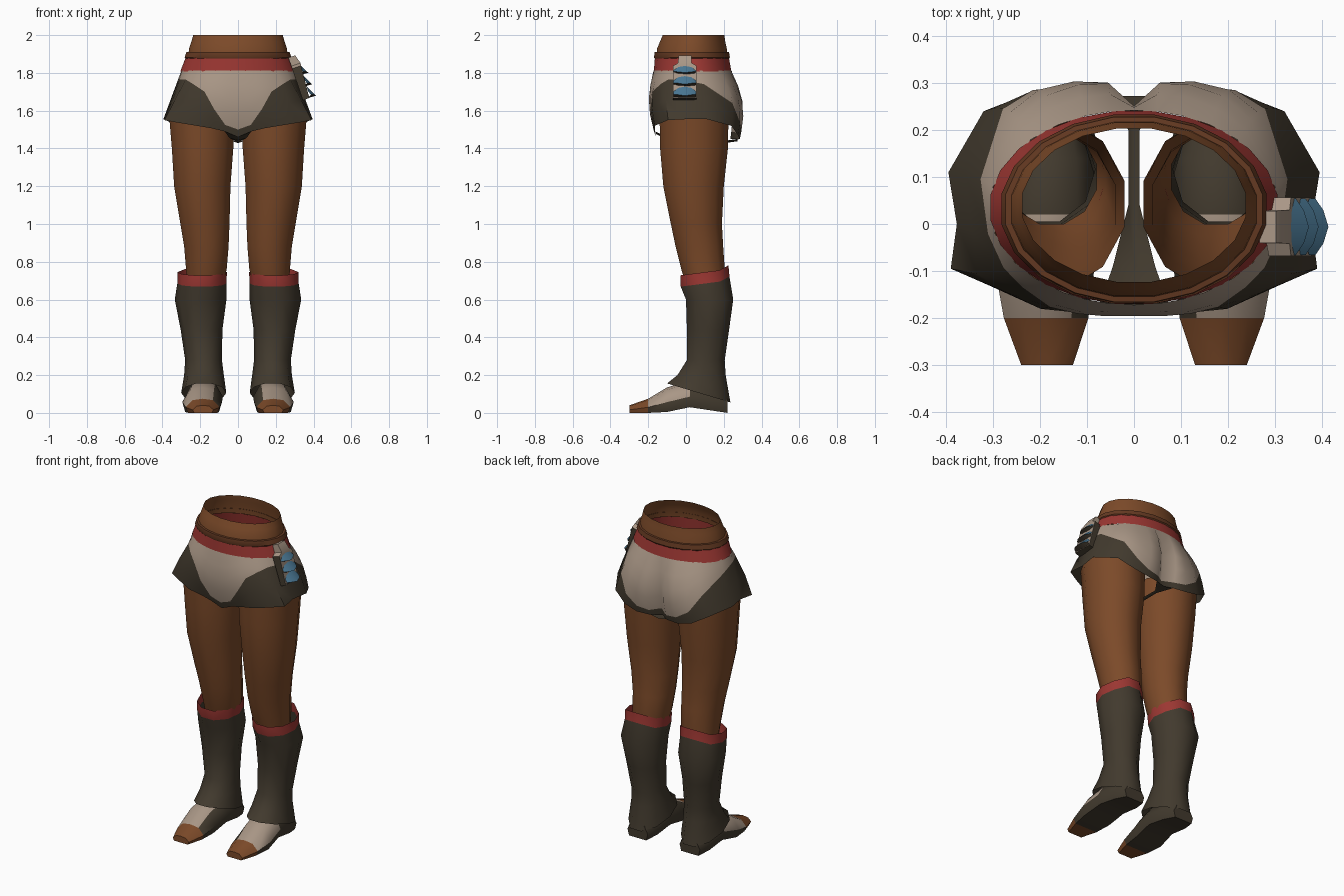
import bpy, bmesh, math
from mathutils import Vector

if "Cube" in bpy.data.objects:
    bpy.data.objects.remove(bpy.data.objects["Cube"])

def material(name, rgb):
    m = bpy.data.materials.new(name)
    m.diffuse_color = (*rgb, 1)
    m.use_nodes = True
    m.node_tree.nodes["Principled BSDF"].inputs["Base Color"].default_value = m.diffuse_color
    return m

SKIN, CREAM, DARK, RED, BLUE, LEATHER = range(6)
MATS = [material("brown skin", (.20, .068, .022)), material("cream cloth", (.40, .31, .24)),
        material("dark cloth", (.054, .042, .027)), material("red trim", (.33, .038, .032)),
        material("blue pouch", (.07, .19, .30)), material("dark leather", (.13, .042, .016))]

def build(name, verts, faces, mats, mirror=False, angle=45):
    """Make a smooth-shaded object from points, faces and per-face colours."""
    me = bpy.data.meshes.new(name)
    me.from_pydata(verts, [], faces)
    for m in MATS:
        me.materials.append(m)
    me.polygons.foreach_set("material_index", mats)
    bm = bmesh.new()
    bm.from_mesh(me)
    bmesh.ops.recalc_face_normals(bm, faces=bm.faces)
    bm.to_mesh(me)
    bm.free()
    ob = bpy.data.objects.new(name, me)
    bpy.context.collection.objects.link(ob)
    if mirror:
        mod = ob.modifiers.new("mirror", 'MIRROR')
        mod.use_clip = True
        mod.merge_threshold = .002
    bpy.ops.object.select_all(action='DESELECT')
    ob.select_set(True)
    bpy.context.view_layer.objects.active = ob
    bpy.ops.object.shade_smooth_by_angle(angle=math.radians(angle))
    return ob

def strips(rows, closed):
    """Quads joining equal-length rows of points."""
    n = len(rows[0])
    cols = n if closed else n - 1
    return [(r * n + c, r * n + (c + 1) % n, (r + 1) * n + (c + 1) % n, (r + 1) * n + c)
            for r in range(len(rows) - 1) for c in range(cols)]

def loft(name, rings, colours, n=12, mirror=False, lift=None):
    """Open tube through oval rings (z, x0, x1, y0, y1), one colour per band."""
    rows = []
    for i, (z, x0, x1, y0, y1) in enumerate(rings):
        row = []
        for k in range(n):
            a = 2 * math.pi * (k + .5) / n - math.pi / 2
            f = 1 / math.cos(math.pi / n)
            x = (x0 + x1) / 2 + (x1 - x0) / 2 * math.cos(a) * (f if n < 16 else 1)
            y = (y0 + y1) / 2 + (y1 - y0) / 2 * math.sin(a) * (f if n < 16 else 1)
            row.append((x, y, z + (lift(i, y) if lift else 0)))
        rows.append(row)
    mats = [c for c in colours for _ in range(n)]
    return build(name, sum(rows, []), strips(rows, True), mats, mirror)

# Bare waist, leather lip and red belt
loft("waist", [(1.88, -.268, .268, -.16, .222), (1.93, -.262, .262, -.155, .218),
               (1.965, -.25, .25, -.14, .21), (2.0, -.24, .24, -.125, .205)], [SKIN] * 3, 20)
loft("belt_lip", [(1.875, -.28, .28, -.168, .23), (1.882, -.286, .286, -.172, .235),
                  (1.91, -.277, .277, -.168, .23), (1.912, -.26, .26, -.155, .217)], [LEATHER] * 3, 20)
loft("belt", [(1.808, -.308, .308, -.172, .242), (1.885, -.278, .278, -.166, .228)], [RED], 24)

# Bare thighs, open at both ends
loft("thighs", [(1.58, .02, .365, -.14, .225), (1.40, .025, .35, -.137, .222),
                (1.2, .04, .338, -.12, .2), (1.0, .045, .305, -.08, .19),
                (.88, .05, .285, -.055, .197), (.76, .06, .275, -.025, .205),
                (.68, .08, .27, 0, .2)], [SKIN] * 6, 12, True)

# Tall boots with a red top band; the top edge slopes up and the cuff slopes down at the back
def boot_lift(i, y):
    return .13 * (y - .1) + (.02 if y > .2 else 0) if i < 2 else -.3 * (y - .07) if i == 6 else 0
loft("boots", [(.745, .065, .315, -.03, .225), (.685, .068, .315, -.028, .23),
               (.60, .068, .328, 0, .25), (.44, .088, .298, .005, .228),
               (.28, .09, .275, .005, .205), (.2, .08, .28, -.045, .21),
               (.105, .068, .295, -.1, .235)], [RED] + [DARK] * 5, 10, True, boot_lift)

# Shoes: sections along y as (y, centre x, half width, bottom, top)
sections = [(.22, .18, .07, .0, .1), (.14, .18, .095, .012, .15), (.02, .18, .1, .03, .17),
            (-.1, .19, .105, .005, .135), (-.2, .187, .09, 0, .075), (-.3, .185, .055, 0, .04)]
shape = [(-.85, 0), (-1, .4), (-.6, .9), (0, 1), (.6, .9), (1, .4), (.85, 0)]
rows = [[(cx + u * hw, y, zb + v * (zt - zb)) for u, v in shape] for y, cx, hw, zb, zt in sections]
faces = strips(rows, True)
n = len(shape)
colours = []
for i in range(len(faces)):
    band, side = divmod(i, n)
    colours.append(SKIN if band == 4 else CREAM if band >= 2 and side in (2, 3, 4) else DARK)
faces += [tuple(range(n)), tuple(range(5 * n, 6 * n))]
build("shoes", sum(rows, []), faces, colours + [DARK, SKIN], True, 50)

# Shorts: half columns front to back as (hem x, hem y, hem z, height of the dark side panel)
columns = [(0, -.16, 1.46, 1.50), (.07, -.165, 1.49, 1.525), (.14, -.165, 1.507, 1.61),
           (.22, -.165, 1.52, 1.70), (.31, -.13, 1.535, 1.74), (.39, -.095, 1.55, 1.765),
           (.377, 0, 1.555, 1.765), (.395, .11, 1.555, 1.74), (.32, .24, 1.52, 1.64),
           (.23, .275, 1.47, 1.54), (.14, .285, 1.45, 1.49), (.06, .275, 1.448, 1.48),
           (0, .235, 1.45, 1.49)]
TOP = 1.812
rows = [[] for _ in range(7)]
for hx, hy, hz, panel in columns:
    a = math.atan2((hy - .06) / .23, hx / .4)
    bx, by = .307 * math.cos(a), .035 + .207 * math.sin(a)
    bulge = -.03 if a < 0 else .045
    if hx == 0 and hy > 0:
        bulge = .012                      # centre back crease
    heights = [TOP + (panel - TOP) * k / 4 for k in range(5)] + [(panel + hz) / 2, hz]
    for row, z in zip(rows, heights):
        t = (TOP - z) / (TOP - hz)
        y = by + (hy - by) * t + bulge * abs(math.sin(a)) * math.sin(math.pi * t)
        row.append((bx + (hx - bx) * t, y, z))
m = len(columns) - 1
build("shorts", sum(rows, []), strips(rows, False), [CREAM] * 4 * m + [DARK] * 2 * m, True, 60)

# Crotch strip joining front and back hem
path = [(-.162, 1.49, .07), (-.09, 1.455, .045), (.04, 1.44, .012), (.2, 1.44, .012), (.272, 1.45, .06)]
rows = [[(0, y, z - .012), (w, y, z)] for y, z, w in path]
build("crotch_strip", sum(rows, []), strips(rows, False), [DARK] * 4, True)

# Hip pouch: a backing strap down the hip and three overlapping wedge flaps
top, low = Vector((.295, -.006, 1.89)), Vector((.372, -.006, 1.665))
down = (low - top).normalized()
out = Vector((-down.z, 0, down.x))
def on_hip(s, y, d):
    return tuple(top.lerp(low, s) + Vector((0, y, 0)) + out * d)
rows = [[on_hip(s, -w, -.03), on_hip(s, -w, d), on_hip(s, w, d), on_hip(s, w, -.03)]
        for s, w, d in [(0, .034, .008), (.2, .036, .022), (.26, .062, .02), (1, .062, .006)]]
faces = strips(rows, True) + [(0, 1, 2, 3), (12, 13, 14, 15)]
build("pouch_strap", sum(rows, []), faces,
      [DARK if f // 4 == 2 and f % 4 != 1 else CREAM for f in range(12)] + [CREAM, DARK], False, 30)
for i in range(3):
    s = .2 + i * .27
    arc = [(-.06, .12), (-.035, .03), (0, 0), (.035, .03), (.06, .12)]
    upper = [on_hip(s + ds, y, .012) for y, ds in arc]
    lip = [on_hip(s + .2 + .06 * (1 - abs(y) / .06), y, .018 + .026 * (1 - (y / .062) ** 2)) for y, _ in arc]
    back = [on_hip(s + .25, y, 0) for y, _ in arc]
    rows = [upper, lip, back]
    build("pouch_flap_%d" % (i + 1), sum(rows, []), strips(rows, False),
          [BLUE] * 4 + [DARK] * 4, False, 40)
